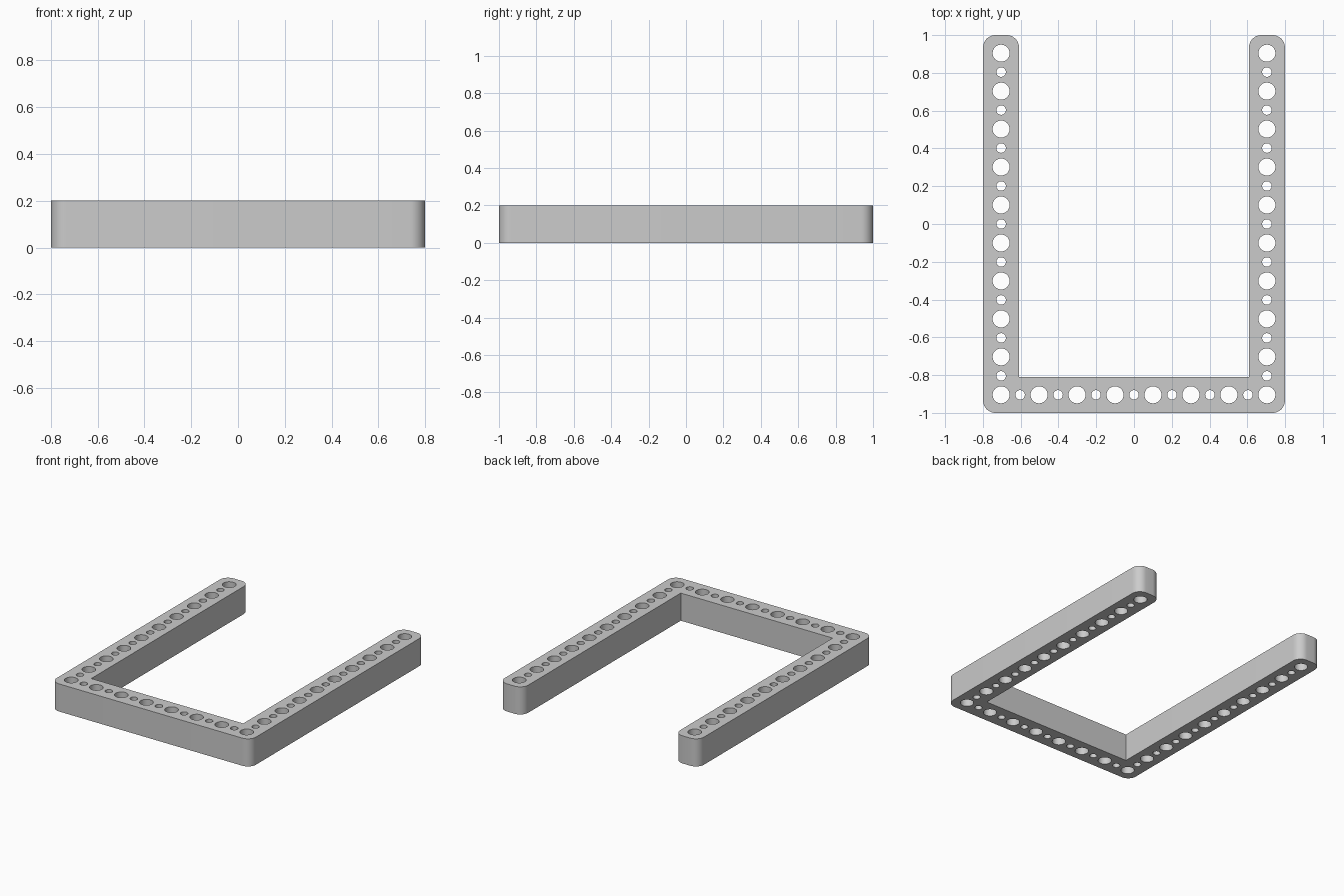
import bpy, bmesh, math

cube = bpy.data.objects.get("Cube")
if cube:
    bpy.data.objects.remove(cube, do_unlink=True)

PITCH = 0.201
HX, HY, HEIGHT = 0.799, 1.0, 0.2
ARM = 0.19          # bar width
CORNER = 0.065      # rounding of the outer corners
BIG, SMALL = 0.045, 0.025

grey = bpy.data.materials.new("light grey")
grey.use_nodes = True
colour = (0.6, 0.6, 0.6, 1)
grey.diffuse_color = colour
grey.node_tree.nodes["Principled BSDF"].inputs["Base Color"].default_value = colour


def arc(cx, cy, r, start, sweep, steps):
    return [(cx + r * math.cos(start + sweep * i / steps),
             cy + r * math.sin(start + sweep * i / steps)) for i in range(steps + 1)]


def add_loop(curve, points):
    spline = curve.splines.new("POLY")
    spline.points.add(len(points) - 1)
    for p, (x, y) in zip(spline.points, points):
        p.co = (x, y, 0, 1)
    spline.use_cyclic_u = True


def add_hole(curve, x, y, r):
    add_loop(curve, arc(x, y, r, 0, math.tau, 32)[:-1])


profile = bpy.data.curves.new("frame_profile", "CURVE")
profile.dimensions = "2D"
profile.fill_mode = "BOTH"
profile.extrude = HEIGHT / 2

# U-shaped outline: right half, then its mirror
q = math.pi / 2
inner = HX - ARM
half = arc(HX - CORNER, CORNER - HY, CORNER, -q, q, 10)
half += arc(HX - CORNER, HY - CORNER, CORNER, 0, q, 10)
half += arc(inner + CORNER, HY - CORNER, CORNER, q, q, 10)
half.append((inner, ARM - HY))
add_loop(profile, half + [(-x, y) for x, y in reversed(half)])

# Alternating large and small holes along both arms
for side in (-1, 1):
    for i in range(19):
        add_hole(profile, side * 3.5 * PITCH, (i / 2 - 4.5) * PITCH, SMALL if i % 2 else BIG)

# Holes along the front bar, between the corner holes
for i in range(1, 14):
    add_hole(profile, (i / 2 - 3.5) * PITCH, -4.5 * PITCH, SMALL if i % 2 else BIG)

# Turn the extruded profile into a welded mesh
source = bpy.data.objects.new("frame_source", profile)
bpy.context.collection.objects.link(source)
mesh = bpy.data.meshes.new_from_object(
    source.evaluated_get(bpy.context.evaluated_depsgraph_get()))
bpy.data.objects.remove(source, do_unlink=True)

bm = bmesh.new()
bm.from_mesh(mesh)
bmesh.ops.remove_doubles(bm, verts=bm.verts, dist=0.0001)
bmesh.ops.recalc_face_normals(bm, faces=bm.faces)
bmesh.ops.translate(bm, verts=bm.verts, vec=(0, 0, HEIGHT / 2))
bm.to_mesh(mesh)
bm.free()

mesh.materials.clear()
mesh.materials.append(grey)
frame = bpy.data.objects.new("perforated_frame", mesh)
bpy.context.collection.objects.link(frame)
bpy.ops.object.select_all(action="DESELECT")
frame.select_set(True)
bpy.context.view_layer.objects.active = frame
bpy.ops.object.shade_smooth_by_angle(angle=math.radians(30))
